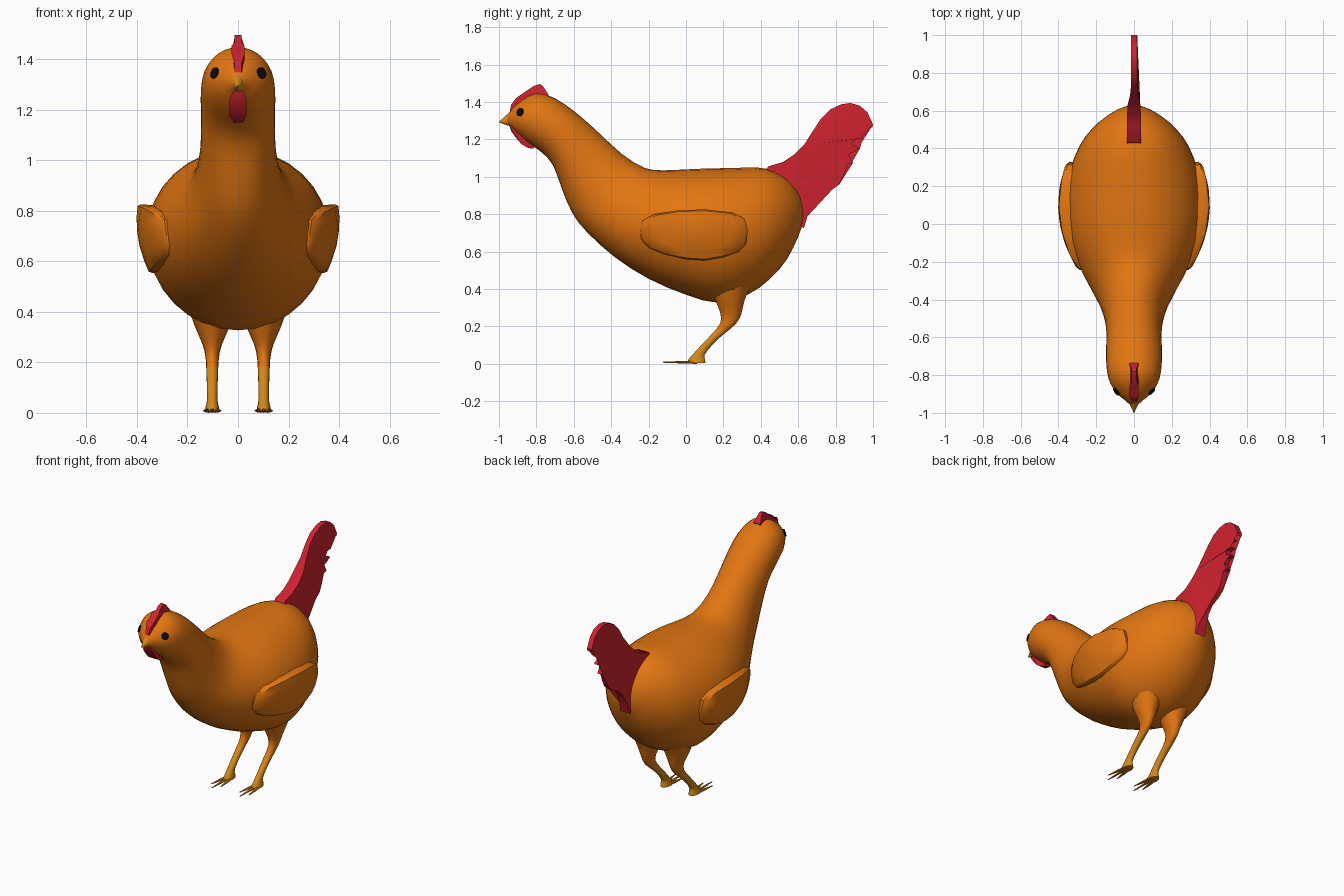
import bpy, bmesh, math
from mathutils import Vector
from mathutils.bvhtree import BVHTree


def material(name, rgb):
    m = bpy.data.materials.new(name)
    m.diffuse_color = (*rgb, 1)
    return m


ORANGE = material("orange_feathers", (0.76, 0.18, 0.006))
RED = material("red", (0.63, 0.016, 0.028))
YELLOW = material("beak_and_leg_yellow", (0.66, 0.25, 0.01))
BLACK = material("eye_black", (0.004, 0.004, 0.004))


def finish(bm, name, *mats):
    bmesh.ops.recalc_face_normals(bm, faces=bm.faces)
    me = bpy.data.meshes.new(name)
    bm.to_mesh(me)
    bm.free()
    for m in mats:
        me.materials.append(m)
    ob = bpy.data.objects.new(name, me)
    bpy.context.collection.objects.link(ob)
    return ob


def loft(bm, rings):
    """Skin a list of closed rings and cap both ends."""
    vs = [[bm.verts.new(p) for p in r] for r in rings]
    n = len(vs[0])
    for a, b in zip(vs, vs[1:]):
        for i in range(n):
            bm.faces.new((a[i], a[(i + 1) % n], b[(i + 1) % n], b[i]))
    bm.faces.new(vs[0])
    bm.faces.new(vs[-1])


def smooth_rows(rows, steps):
    """Catmull-Rom interpolation of number rows."""
    out = []
    for i in range(len(rows) - 1):
        p0, p1, p2 = rows[max(i - 1, 0)], rows[i], rows[i + 1]
        p3 = rows[min(i + 2, len(rows) - 1)]
        for k in range(steps):
            t = k / steps
            out.append([0.5 * (2 * b + (c - a) * t + (2 * a - 5 * b + 4 * c - d) * t * t
                               + (3 * b - a - 3 * c + d) * t ** 3)
                        for a, b, c, d in zip(p0, p1, p2, p3)])
    return out + [list(rows[-1])]


def plate(name, outline, half, mat):
    """Flat part in the side plane, half(y, z) gives its half thickness."""
    bm = bmesh.new()
    loft(bm, [[(s * half(y, z), y, z) for y, z in outline] for s in (1, -1)])
    bmesh.ops.triangulate(bm, faces=[f for f in bm.faces if len(f.verts) > 4])
    return finish(bm, name, mat)


# Body, neck and head: slanted ellipses (top y, top z, bottom y, bottom z, half width)
STATIONS = [
    (-0.96, 1.325, -0.955, 1.28, 0.02), (-0.93, 1.365, -0.93, 1.262, 0.052),
    (-0.88, 1.41, -0.90, 1.23, 0.097), (-0.80, 1.448, -0.84, 1.18, 0.135),
    (-0.70, 1.42, -0.77, 1.13, 0.147), (-0.58, 1.337, -0.71, 1.06, 0.147),
    (-0.46, 1.23, -0.665, 0.94, 0.147), (-0.34, 1.12, -0.61, 0.81, 0.16),
    (-0.22, 1.047, -0.53, 0.705, 0.195), (-0.12, 1.035, -0.38, 0.57, 0.27),
    (0.0, 1.04, -0.20, 0.455, 0.335), (0.12, 1.045, 0.0, 0.37, 0.36),
    (0.25, 1.047, 0.17, 0.327, 0.357), (0.38, 1.05, 0.33, 0.37, 0.315),
    (0.47, 1.03, 0.45, 0.455, 0.26), (0.55, 0.98, 0.54, 0.56, 0.18),
    (0.61, 0.90, 0.60, 0.68, 0.09), (0.63, 0.82, 0.625, 0.75, 0.025)]
rings = []
for yt, zt, yb, zb, w in smooth_rows(STATIONS, 2):
    ring = []
    for i in range(32):
        a = math.tau * i / 32
        t = 0.5 + 0.5 * math.cos(a)
        ring.append((w * math.sin(a), yb + (yt - yb) * t, zb + (zt - zb) * t))
    rings.append(ring)
bm = bmesh.new()
loft(bm, rings)
bmesh.ops.recalc_face_normals(bm, faces=bm.faces)
surface = BVHTree.FromBMesh(bm)
finish(bm, "body", ORANGE)

# Beak
bm = bmesh.new()
loft(bm, [[(0.75 * r * math.cos(math.tau * i / 12), y, z + r * math.sin(math.tau * i / 12))
           for i in range(12)]
          for y, z, r in ((-0.92, 1.312, 0.045), (-0.955, 1.305, 0.03),
                          (-0.98, 1.298, 0.014), (-1.0, 1.293, 0.002))])
finish(bm, "beak", YELLOW)

# Comb and wattle
plate("comb", [(-0.945, 1.335), (-0.935, 1.385), (-0.91, 1.42), (-0.88, 1.432), (-0.86, 1.455),
               (-0.83, 1.468), (-0.81, 1.488), (-0.78, 1.496), (-0.765, 1.485), (-0.735, 1.44),
               (-0.76, 1.40), (-0.86, 1.38)],
      lambda y, z: 0.013 if z > 1.46 or y < -0.93 else 0.025, RED)
plate("wattle", [(-0.945, 1.275), (-0.935, 1.245), (-0.91, 1.21), (-0.88, 1.175), (-0.85, 1.157),
                 (-0.82, 1.15), (-0.80, 1.168), (-0.80, 1.20), (-0.86, 1.24)],
      lambda y, z: 0.016 if z < 1.16 or z > 1.26 else 0.034, RED)

# Tail plume with hooked top feather
TAIL = [(0.42, 1.03), (0.44, 1.056), (0.52, 1.08), (0.58, 1.12), (0.63, 1.17), (0.68, 1.24),
        (0.72, 1.31), (0.77, 1.36), (0.83, 1.388), (0.88, 1.395), (0.93, 1.38), (0.97, 1.345),
        (1.0, 1.28), (0.995, 1.262), (0.97, 1.30), (0.94, 1.33), (0.90, 1.343), (0.86, 1.335),
        (0.82, 1.30), (0.875, 1.30), (0.92, 1.285), (0.957, 1.25), (0.915, 1.255),
        (0.87, 1.235), (0.905, 1.225), (0.937, 1.205), (0.90, 1.20), (0.885, 1.175),
        (0.93, 1.152), (0.895, 1.148), (0.87, 1.12), (0.893, 1.075), (0.865, 1.07),
        (0.845, 1.01), (0.82, 0.96), (0.78, 0.93), (0.72, 0.90), (0.68, 0.855),
        (0.65, 0.79), (0.63, 0.725), (0.60, 0.75), (0.56, 0.90), (0.50, 0.98)]
plate("tail", TAIL, lambda y, z: 0.036 if y < 0.62 else max(0.017, 0.036 - 0.25 * (y - 0.62)), RED)

# Wing outline (y, z), the face curves along with the body
WING = [(-0.245, 0.715), (-0.235, 0.765), (-0.17, 0.80), (-0.05, 0.82), (0.1, 0.826),
        (0.25, 0.81), (0.315, 0.775), (0.33, 0.71), (0.32, 0.64), (0.28, 0.60), (0.2, 0.57),
        (0.1, 0.553), (0.0, 0.56), (-0.12, 0.588), (-0.2, 0.622), (-0.24, 0.665)]


def wing_x(y, z):
    return 0.402 - 0.87 * (y - 0.1) ** 2 - 1.2 * (z - 0.76) ** 2


# Leg sections: y, z, half width x, half depth y
LEG = [(0.235, 0.43, 0.10, 0.12), (0.235, 0.34, 0.068, 0.08), (0.24, 0.27, 0.038, 0.058),
       (0.225, 0.215, 0.026, 0.044), (0.16, 0.15, 0.023, 0.032), (0.11, 0.10, 0.021, 0.03),
       (0.068, 0.05, 0.021, 0.033), (0.058, 0.025, 0.026, 0.045), (0.055, 0.005, 0.03, 0.05)]

for s, side in ((1, "right"), (-1, "left")):
    bm = bmesh.new()
    cy, cz = 0.05, 0.69
    rings = []
    for scale, inset in ((0.97, 0.075), (1, 0.012), (0.95, 0), (0.65, 0), (0.3, 0), (0.02, 0)):
        pts = [(cy + (y - cy) * scale, cz + (z - cz) * scale) for y, z in WING]
        rings.append([(s * (wing_x(y, z) - inset), y, z) for y, z in pts])
    loft(bm, rings)
    finish(bm, side + "_wing", ORANGE)

    # Leg, feathered at the top and bare below
    bm = bmesh.new()
    loft(bm, [[(s * 0.102 + rx * math.cos(math.tau * i / 14),
                y + ry * math.sin(math.tau * i / 14), z) for i in range(14)]
              for y, z, rx, ry in smooth_rows(LEG, 2)])
    for f in bm.faces:
        f.material_index = int(f.calc_center_median().z < 0.19)
    finish(bm, side + "_leg", ORANGE, YELLOW)

    # Toes
    bm = bmesh.new()
    for dx, tip in ((-0.034, -0.08), (0, -0.125), (0.034, -0.08)):
        loft(bm, [[(s * (0.102 + d) + r * math.cos(math.tau * i / 8), y,
                    0.009 + 0.8 * r * math.sin(math.tau * i / 8)) for i in range(8)]
                  for d, y, r in ((dx * 0.4, 0.06, 0.011), (dx * 0.7, 0.0, 0.009), (dx, tip, 0.003))])
    finish(bm, side + "_toes", YELLOW)

    # Eye disc lying on the head
    p, n, _, _ = surface.find_nearest(Vector((s * 0.115, -0.905, 1.355)))
    rot = n.to_track_quat('Z', 'Y')
    bm = bmesh.new()
    loft(bm, [[p + rot @ Vector((0.023 * math.cos(math.tau * i / 10),
                                 0.023 * math.sin(math.tau * i / 10), h)) for i in range(10)]
              for h in (-0.003, 0.005)])
    finish(bm, side + "_eye", BLACK)

# Smooth shading, keeping sharp plate edges
for ob in bpy.context.collection.objects:
    ob.select_set(True)
    bpy.context.view_layer.objects.active = ob
bpy.ops.object.shade_smooth_by_angle(angle=math.radians(40))
